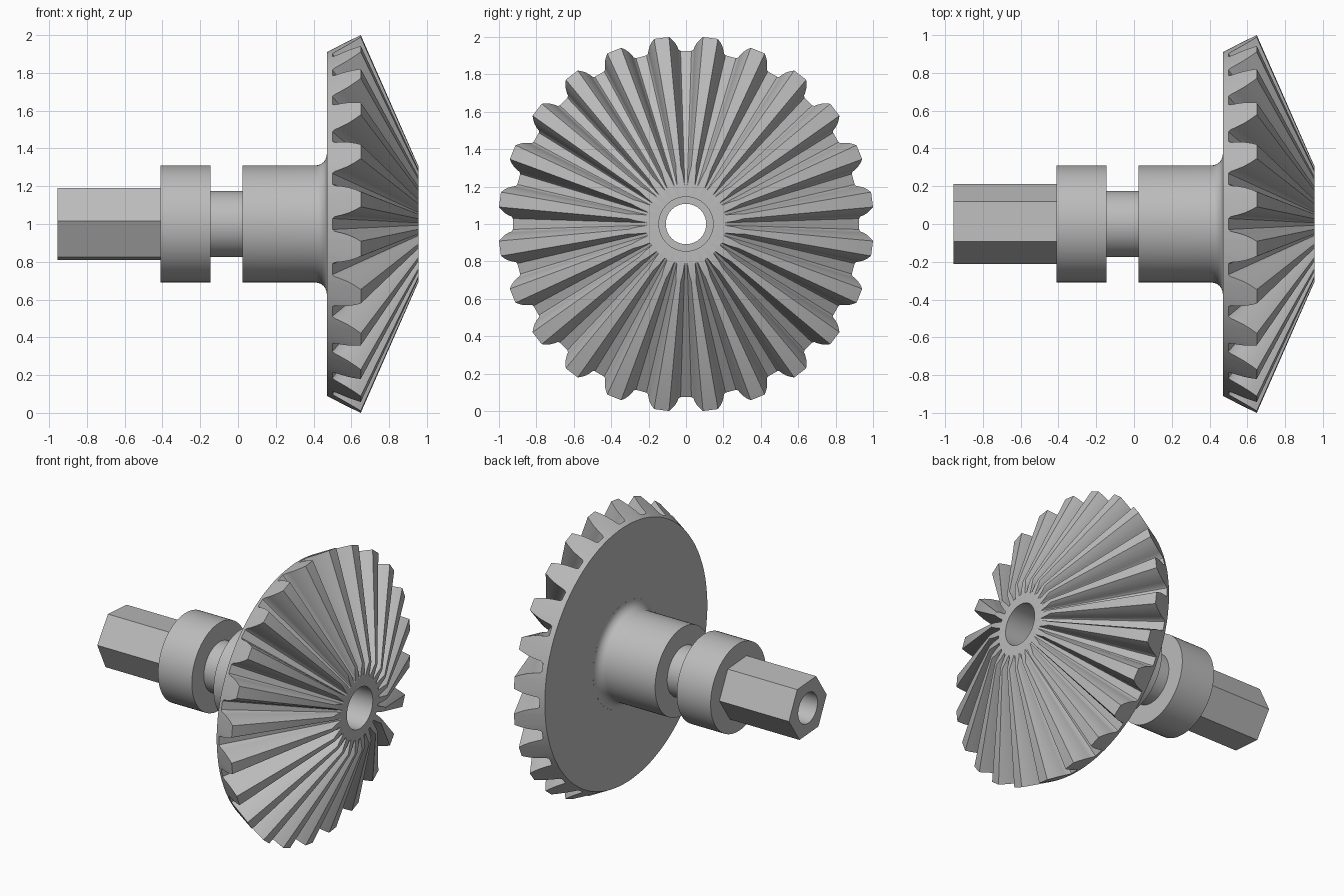
import bpy, bmesh, math

if "Cube" in bpy.data.objects:
    bpy.data.objects.remove(bpy.data.objects["Cube"])

TEETH = 24
APEX = 1.09          # point on the axis where all tooth lines meet
FRONT = 0.955        # flat front face of the gear
BACK = 0.47          # flat back face of the gear
BORE, COUNTERBORE = 0.108, 0.145

steel = bpy.data.materials.new("grey_steel")
steel.diffuse_color = (0.5, 0.5, 0.5, 1)
steel.use_nodes = True
steel.node_tree.nodes["Principled BSDF"].inputs["Base Color"].default_value = steel.diffuse_color


def loft(name, rings):
    """Skin rings of (x, radius, angle) points around the x axis."""
    bm = bmesh.new()
    rows = [[bm.verts.new((x, r * math.cos(a), 1 + r * math.sin(a))) for x, r, a in ring]
            for ring in rings]
    for p, q in zip(rows, rows[1:]):
        n = len(p)
        for i in range(n):
            j = (i + 1) % n
            bm.faces.new((p[i], p[j], q[j], q[i]))
    bmesh.ops.recalc_face_normals(bm, faces=bm.faces)
    mesh = bpy.data.meshes.new(name)
    bm.to_mesh(mesh)
    bm.free()
    mesh.materials.append(steel)
    obj = bpy.data.objects.new(name, mesh)
    bpy.context.collection.objects.link(obj)
    bpy.ops.object.select_all(action='DESELECT')
    obj.select_set(True)
    bpy.context.view_layer.objects.active = obj
    bpy.ops.object.shade_smooth_by_angle(angle=math.radians(28))
    return obj


def circle(x, r, angles):
    return [(x, r, a) for a in angles]


# Bevel gear: half tooth outline as (height, half width in degrees)
half = [(0, 5.7), (0.08, 5.1), (0.3, 4.7), (0.55, 4.1), (0.8, 3.2), (1, 2.3)]
outline = [(t, -w) for t, w in half] + [(t, w) for t, w in reversed(half)]
outer = []
for k in range(TEETH):
    for t, w in outline:
        a = math.radians((k + 0.5) * 360 / TEETH + w)
        outer.append((0.5 + 0.15 * t, 0.926 + 0.078 * t, a))
inner = [(FRONT, r * (APEX - FRONT) / (APEX - x), a) for x, r, a in outer]
tooth_angles = [p[2] for p in outer]
loft("bevel_gear", [
    circle(BACK, 0.37, tooth_angles),
    circle(BACK, 0.91, tooth_angles),
    outer, inner,
    circle(FRONT, COUNTERBORE, tooth_angles),
    circle(BACK, COUNTERBORE, tooth_angles),
    circle(BACK, BORE, tooth_angles)])

# Hub with fillet, groove and collar
round_angles = [math.radians(5 * i - 4) for i in range(72)]
fillet = [(0.41 + 0.06 * math.sin(b), 0.37 - 0.06 * math.cos(b))
          for b in (math.radians(90 - 15 * i) for i in range(7))]
profile = fillet + [(0.025, 0.31), (0.025, 0.175), (-0.145, 0.175),
                    (-0.145, 0.31), (-0.41, 0.31), (-0.41, 0.17)]
loft("hub_and_collar", [circle(x, r, round_angles) for x, r in profile])


# Hexagonal drive end with the through bore
def hexagon(x, radius):
    return [(x, radius * math.cos(math.pi / 6)
             / math.cos(math.radians((5 * i) % 60 - 30)), a)
            for i, a in enumerate(round_angles)]


loft("hex_drive_end", [
    hexagon(-0.41, 0.212), hexagon(-0.955, 0.212),
    circle(-0.955, BORE, round_angles), circle(BACK, BORE, round_angles)])
